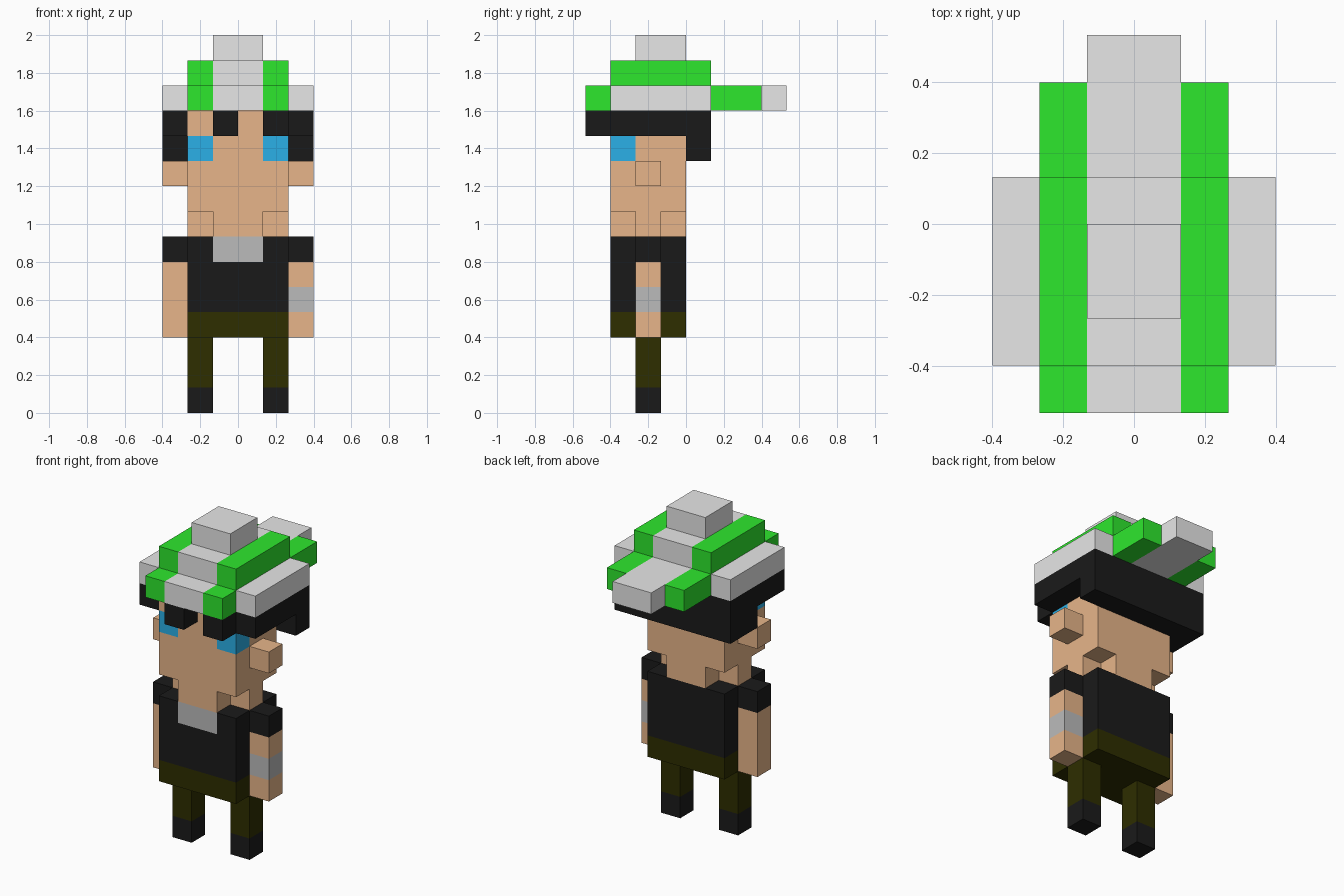
import bpy, bmesh, math
from mathutils import Vector

if "Cube" in bpy.data.objects:
    bpy.data.objects.remove(bpy.data.objects["Cube"])

U = 2 / 15  # one block


def material(name, hex_code):
    rgb = [int(hex_code[i:i + 2], 16) / 255 for i in (0, 2, 4)]
    lin = [c / 12.92 if c <= 0.04045 else ((c + 0.055) / 1.055) ** 2.4 for c in rgb]
    m = bpy.data.materials.new(name)
    m.diffuse_color = (*lin, 1)
    m.use_nodes = True
    m.node_tree.nodes["Principled BSDF"].inputs["Base Color"].default_value = m.diffuse_color
    return m


MATS = {
    "skin": material("skin", "EDBA8D"),
    "black": material("black", "1A1A1A"),
    "blue": material("blue", "2DB7F0"),
    "green": material("green", "30F030"),
    "light": material("light grey", "ECECEC"),
    "grey": material("mid grey", "BBBBBB"),
    "olive": material("olive", "2E2E00"),
}
KEYS = list(MATS)


def blocks(name, boxes, rule):
    """Union of boxes (x0,x1,y0,y1,z0,z1 in blocks); rule(x,y,z,n) colours each face."""
    cells = {(x, y, z) for x0, x1, y0, y1, z0, z1 in boxes
             for x in range(x0, x1) for y in range(y0, y1) for z in range(z0, z1)}
    bm = bmesh.new()
    verts = {}

    def vert(p):
        key = tuple(round(c) for c in p)
        if key not in verts:
            verts[key] = bm.verts.new(Vector(key) * U)
        return verts[key]

    used = []
    for cell in sorted(cells):
        centre = Vector(cell) + Vector((.5, .5, .5))
        for axis in range(3):
            for sign in (-1, 1):
                n = [0, 0, 0]
                n[axis] = sign
                if tuple(c + d for c, d in zip(cell, n)) in cells:
                    continue
                a, b = Vector((0, 0, 0)), Vector((0, 0, 0))
                a[(axis + 1) % 3], b[(axis + 2) % 3] = .5, .5 * sign
                mid = centre + Vector(n) * .5
                f = bm.faces.new([vert(mid + d) for d in (-a - b, a - b, a + b, b - a)])
                colour = rule(*cell, tuple(n))
                if colour not in used:
                    used.append(colour)
                f.material_index = used.index(colour)
    # merge flat neighbours of the same colour
    bmesh.ops.dissolve_limit(bm, angle_limit=math.radians(1), verts=bm.verts,
                             edges=bm.edges, delimit={'MATERIAL'})
    mesh = bpy.data.meshes.new(name)
    bm.to_mesh(mesh)
    bm.free()
    for colour in used:
        mesh.materials.append(MATS[colour])
    obj = bpy.data.objects.new(name, mesh)
    bpy.context.collection.objects.link(obj)
    return obj


def flat(colour):
    return lambda x, y, z, n: colour


FRONT = (0, -1, 0)

# Legs with shoes, arms with sleeves, ears
for side, lo, name in ((1, 1, "right"), (-1, -2, "left")):
    out = 2 if side > 0 else -3
    blocks(name + "_leg", [(lo, lo + 1, -2, -1, 0, 3)],
           lambda x, y, z, n: "black" if z < 1 else "olive")
    blocks(name + "_arm", [(out, out + 1, -2, -1, 3, 7)],
           lambda x, y, z, n: "black" if z == 6 else
           "grey" if z == 4 and x > 0 else "skin")
    blocks(name + "_ear", [(out, out + 1, -2, -1, 9, 10)], flat("skin"))

# Torso: trousers, dark top, grey neckline at the front
blocks("torso", [(-2, 2, -3, 0, 3, 7)],
       lambda x, y, z, n: "olive" if z == 3 else
       "grey" if z == 6 and n == FRONT and x in (-1, 0) else "black")

# Head with cross-shaped neck and eyes in the front corners
blocks("head", [(-2, 2, -3, 0, 8, 12), (-1, 1, -3, 0, 7, 8), (-2, 2, -2, -1, 7, 8)],
       lambda x, y, z, n: "blue" if z == 10 and y == -3 and x in (-2, 1) else "skin")

# Hair: back row, side bands (longer on the left), fringe tufts
blocks("hair", [(-3, 3, 0, 1, 10, 12), (-3, -2, -3, 0, 11, 12), (2, 3, -3, 0, 11, 12),
                (-3, -2, -1, 0, 10, 11)], flat("black"))
blocks("middle_fringe", [(-1, 0, -4, -3, 11, 12)], flat("black"))
blocks("side_fringe", [(1, 2, -4, -3, 11, 12)], flat("black"))

# Striped cap: base with rear bill, crown, top knob
blocks("cap", [(-2, 2, -4, 3, 12, 13), (-1, 1, 3, 4, 12, 13), (-3, 3, -3, 1, 12, 13),
               (-2, 2, -3, 1, 13, 14), (-1, 1, -2, 0, 14, 15)],
       lambda x, y, z, n: "green" if x in (-2, 1) else "light")
